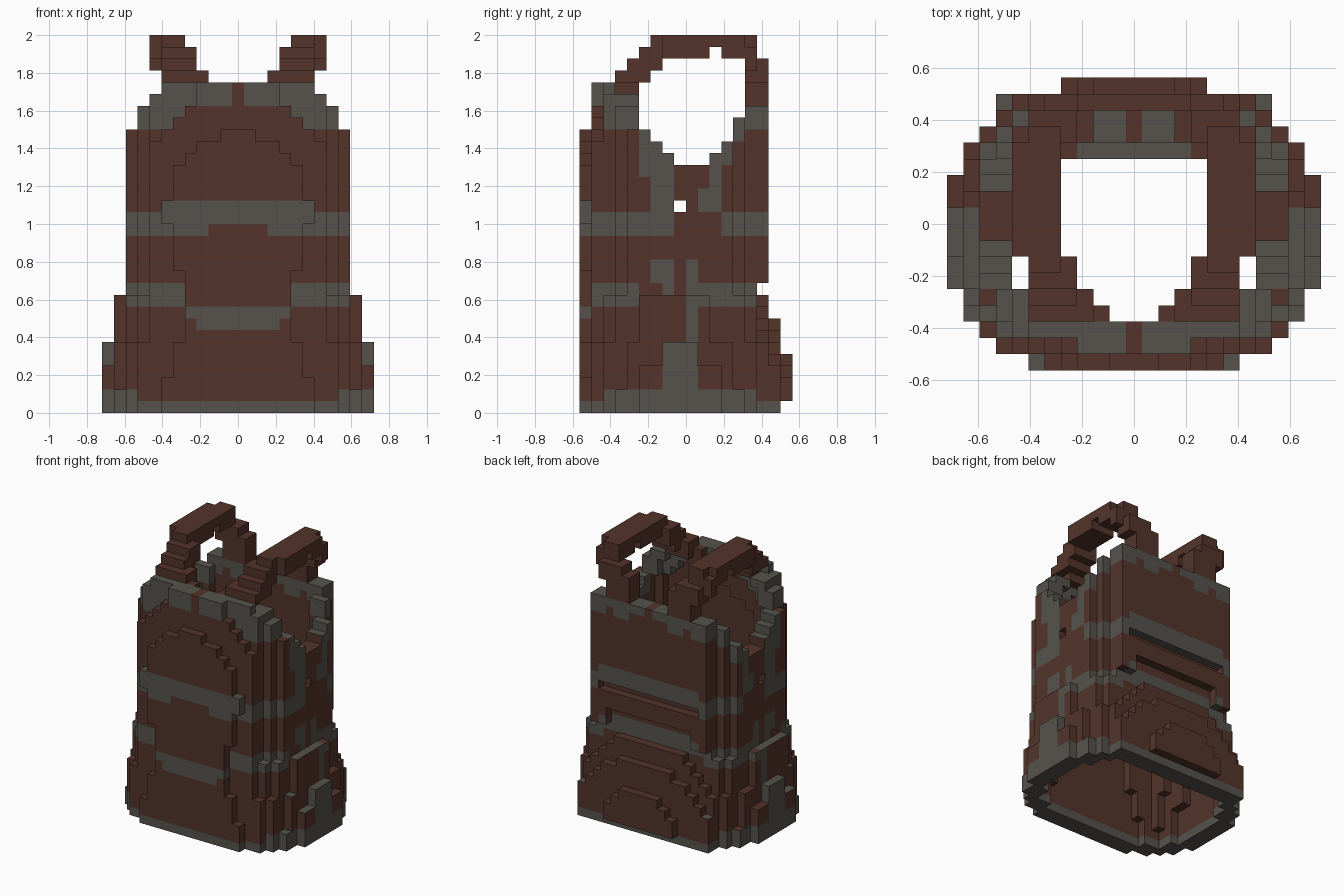
import bpy, bmesh

cube = bpy.data.objects.get("Cube")
if cube:
    bpy.data.objects.remove(cube, do_unlink=True)

S = 0.0625  # block size; i = x block, j = y block (0 is front), k = z block


def material(name, rgb):
    m = bpy.data.materials.new(name)
    m.use_nodes = True
    m.diffuse_color = (*rgb, 1)
    m.node_tree.nodes["Principled BSDF"].inputs["Base Color"].default_value = (*rgb, 1)
    return m


MATS = [material("leather_brown", (0.087, 0.034, 0.024)),
        material("trim_grey", (0.092, 0.086, 0.073))]

# Half widths of the plan, front to back, for each height band
HEM = [6, 8, 9, 10, 10] + [11] * 7 + [10, 10, 9, 8, 8, 4]
SKIRT_LOW = [5, 8, 9, 9, 10] + [11] * 7 + [10, 9, 9, 8, 8, 4]
SKIRT = [5, 8, 9, 9, 10, 10, 10, 11, 11, 11, 10, 10, 10, 9, 9, 8, 7, 4]
WAIST = [4, 7, 8, 9, 9] + [10] * 6 + [9, 9, 9, 8, 7, -1, -1]
CHEST = [5, 7, 7, 8] + [9] * 9 + [8, 7, 7, -1, -1]
# Arched front plate and domed back flare, half width by height
FRONT = [6, 6, 6, 5, 5, 5, 4, 4, 4, 4, 4, 4, 5, 5, 5, 5, 6, 6, 5, 5, 5, 4, 3, 1]
BACK = {15: [8, 8, 8, 8, 8, 8, 7, 6, 5, 4, -1],
        16: [8, 8, 8, 8, 7, 6, 5, 3, -1, -1],
        17: [-1, 4, 4, 3, 2, -1]}
SHOULDER = {24: 8, 25: 8, 26: 7, 27: 6}
NECK = {23: 6, 24: 5, 25: 4, 26: 3, 27: 3}
ARMHOLE = {21: (8, 10), 22: (7, 11), 23: (6, 12), 24: (5, 12),
           25: (5, 13), 26: (5, 13), 27: (3, 15)}


def half_width(j, k):
    if not 0 <= j <= 17:
        return -1
    plan = (HEM if k < 2 else SKIRT_LOW if k < 4 else SKIRT if k < 6
            else WAIST if k < 10 else CHEST)
    w = plan[j]
    if j == 0:
        w = FRONT[k] if k < len(FRONT) else -1
    if j == 1:
        w = min(w, NECK.get(k, 11))
    if j in BACK and k < len(BACK[j]):
        w = BACK[j][k]
    return min(w, SHOULDER.get(k, 11))


def in_plan(i, j, k):
    return abs(i) <= half_width(j, k)


def in_body(i, j, k):
    if not in_plan(i, j, k):
        return False
    # Hollow inside, wall two blocks thick
    ring = [(a, b) for a in range(-2, 3) for b in range(-2, 3) if abs(a) + abs(b) <= 2]
    if all(in_plan(i + a, j + b, k) for a, b in ring):
        return False
    # Arm openings, neckline, side vent and the recessed back bands
    lo, hi = ARMHOLE.get(k, (99, -1))
    if lo <= j <= hi or (k > 25 and j > 4):
        return False
    if j == 8 and k == 17:
        return False
    recess = (k == 15 and abs(i) <= 6) or (k in (11, 12) and abs(i) <= 5)
    return not (j == 15 and recess)


def front_trim(i, k):
    a = abs(i)
    if k >= 22:
        low = 26 if a <= 4 else 25 if a == 5 else 24 if a <= 7 else 23 if a == 8 else 22
        return k >= low and a > 0
    upper = k in (16, 17) if a <= 6 else k in (15, 16)
    lower = k in (7, 8) if a <= 3 else k == 8 if a == 4 else k in (9, 10)
    notch = k == 15 and 3 <= a <= 6
    return upper or lower or notch


def back_trim(i, k):
    a = abs(i)
    if k >= 23:
        low = 25 if a <= 2 or a == 5 else 24
        return k >= low and a > 0
    if a <= 6:
        return k in (16, 17) or k in (10, 11)
    return k in (15, 16) or k in (9, 10)


# Side patches: j range, k range
SIDE = [(6, 7, 17, 22), (5, 5, 20, 26), (3, 4, 24, 27), (11, 11, 17, 23),
        (10, 10, 17, 18), (12, 12, 21, 24), (13, 14, 23, 25),
        (1, 7, 15, 16), (12, 15, 15, 16), (6, 7, 11, 12), (7, 7, 10, 10),
        (9, 9, 3, 12), (1, 4, 9, 10), (10, 14, 9, 10), (7, 9, 2, 5)]


def body_colour(i, j, k, n):
    a = abs(i)
    # Lining stays plain below the neckline
    if 0 < k < 22 and n[2] == 0 and n[0] * i + n[1] * (j - 8.5) < 0 and k != 10:
        return 0
    # Ledges of the flared sides
    if n[2] > 0 and (a >= 10 or (a == 9 and j == 14)):
        return int(3 <= j <= 9)
    if n[2] > 0 and a == 8 and j == 16:
        return 1
    if k == 0 or (k == 1 and a >= 9) or (a == 11 and k in (4, 5)):
        return 1
    if j <= 2:
        return int(front_trim(i, k))
    if j >= 14 and a <= 8:
        return int(back_trim(i, k))
    if a <= 5 and j == 13:
        return int(k == 10 and a <= 3)
    return int(any(p <= j <= q and r <= k <= s for p, q, r, s in SIDE))


def build_blocks(name, cells, colour):
    """Skin a set of blocks with their outer faces."""
    bm = bmesh.new()
    verts = {}

    def vert(p):
        if p not in verts:
            verts[p] = bm.verts.new(((p[0] - 0.5) * S, (p[1] - 9) * S, p[2] * S))
        return verts[p]

    for c in sorted(cells):
        for axis in range(3):
            for side in (0, 1):
                n = [0, 0, 0]
                n[axis] = 2 * side - 1
                if tuple(c[t] + n[t] for t in range(3)) in cells:
                    continue
                u, v = (axis + 1) % 3, (axis + 2) % 3
                corners = []
                for du, dv in ((0, 0), (1, 0), (1, 1), (0, 1)):
                    p = list(c)
                    p[axis] += side
                    p[u] += du
                    p[v] += dv
                    corners.append(vert(tuple(p)))
                f = bm.faces.new(corners if side else corners[::-1])
                f.material_index = colour(*c, n)
    mesh = bpy.data.meshes.new(name)
    bm.to_mesh(mesh)
    bm.free()
    for m in MATS:
        mesh.materials.append(m)
    bpy.context.collection.objects.link(bpy.data.objects.new(name, mesh))


# Vest body
body = {(i, j, k) for i in range(-11, 12) for j in range(18) for k in range(28)
        if in_body(i, j, k)}
build_blocks("vest_body", body, body_colour)

# Shoulder straps, front to back: i range, j range, k range
STRAP = [(2, 5, 3, 3, 26, 27), (3, 5, 4, 4, 27, 27), (3, 6, 3, 4, 28, 28),
         (4, 6, 5, 5, 28, 30), (4, 6, 4, 4, 29, 29), (4, 6, 6, 6, 29, 30),
         (5, 6, 6, 6, 31, 31), (5, 7, 7, 10, 30, 31), (5, 7, 11, 11, 31, 31),
         (5, 7, 12, 13, 30, 31), (5, 6, 14, 14, 31, 31), (5, 7, 14, 14, 30, 30),
         (4, 7, 14, 14, 29, 29), (4, 6, 15, 15, 29, 29),
         (3, 6, 14, 15, 28, 28), (3, 5, 14, 15, 26, 27)]
strap = {(i, j, k) for a, b, c, d, e, f in STRAP for i in range(a, b + 1)
         for j in range(c, d + 1) for k in range(e, f + 1)}
for name, sign in (("left_strap", 1), ("right_strap", -1)):
    cells = {(sign * i, j, k) for i, j, k in strap} - body
    build_blocks(name, cells, lambda i, j, k, n: 0)
